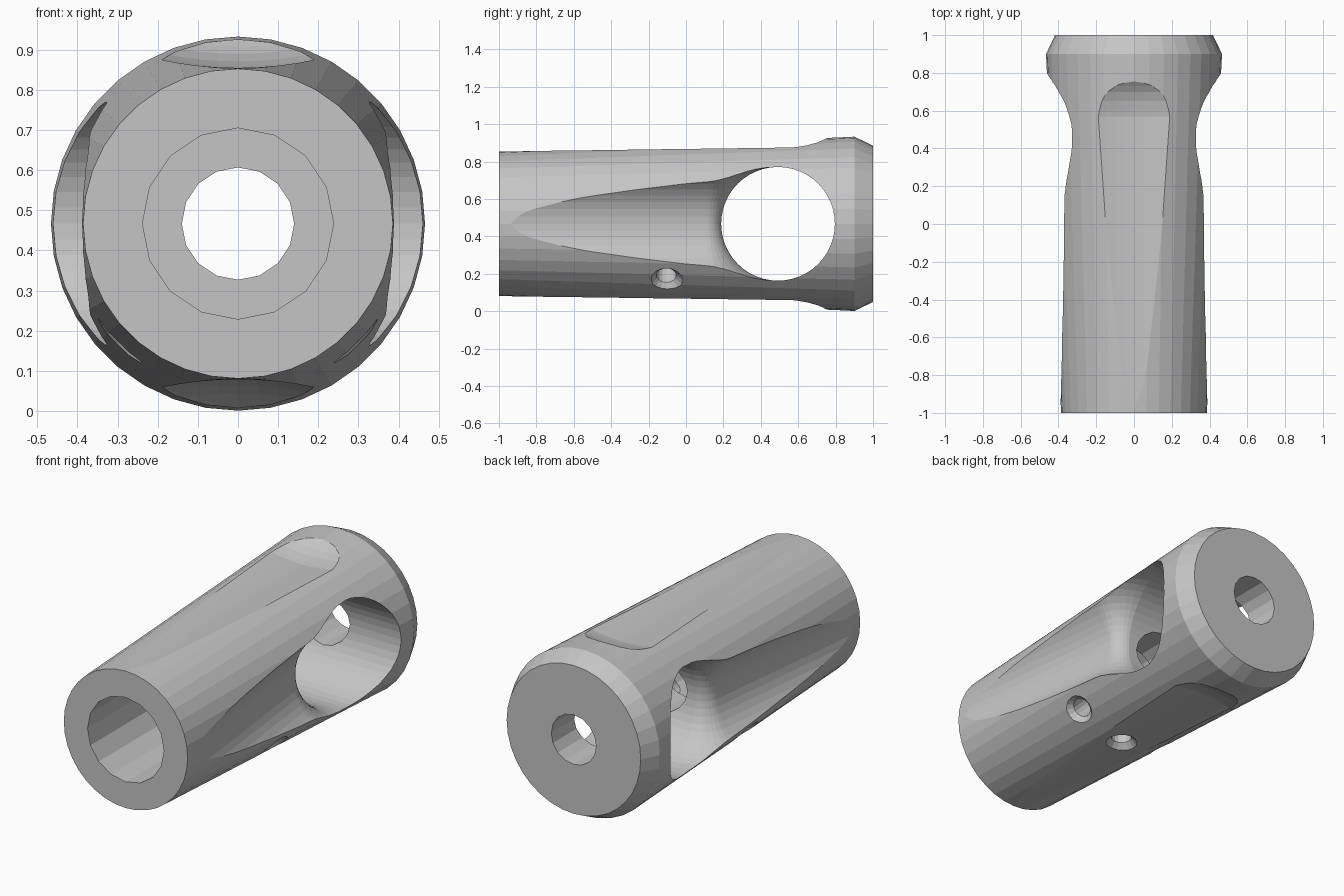
import bpy, bmesh
from math import sin, cos, pi, radians
from mathutils import Matrix, Vector

cube = bpy.data.objects.get("Cube")
if cube:
    bpy.data.objects.remove(cube, do_unlink=True)

AXIS_Z = 0.467
ALONG_Y = Matrix.Rotation(-pi / 2, 4, 'X')
ALONG_X = Matrix.Rotation(pi / 2, 4, 'Y')

grey = bpy.data.materials.new("plain_grey")
grey.use_nodes = True
colour = (0.56, 0.56, 0.56, 1)
grey.diffuse_color = colour
grey.node_tree.nodes["Principled BSDF"].inputs["Base Color"].default_value = colour


def finish(name, bm, matrix):
    bmesh.ops.recalc_face_normals(bm, faces=bm.faces)
    bm.transform(matrix)
    mesh = bpy.data.meshes.new(name)
    bm.to_mesh(mesh)
    bm.free()
    mesh.materials.append(grey)
    obj = bpy.data.objects.new(name, mesh)
    bpy.context.collection.objects.link(obj)
    return obj


def skin(name, loops, matrix):
    """Join equal closed loops of points into a capped solid."""
    bm = bmesh.new()
    loops = [[bm.verts.new(p) for p in loop] for loop in loops]
    for a, b in zip(loops, loops[1:]):
        for i in range(len(a)):
            j = (i + 1) % len(a)
            bm.faces.new((a[i], a[j], b[j], b[i]))
    bm.faces.new(loops[0])
    bm.faces.new(loops[-1])
    return finish(name, bm, matrix)


def loft(name, rings, sides, matrix):
    """Stack circles (height, radius, sideways shift, tilt) into a solid."""
    turns = [2 * pi * i / sides for i in range(sides)]
    return skin(name, [[(r * cos(t), shift + r * sin(t) * cos(tilt),
                         h + r * sin(t) * sin(tilt)) for t in turns]
                       for h, r, shift, tilt in rings], matrix)


def rod(name, rings, sides, matrix):
    """Straight solid of revolution from (height, radius) pairs."""
    return loft(name, [(h, r, 0, 0) for h, r in rings], sides, matrix)


# Tapered body with a chamfered rear collar
body = rod("fitting_body", [(-1, 0.386), (0.8, 0.461), (0.9, 0.466), (1, 0.418)],
           36, ALONG_Y)

# Stepped bore: wide socket at the front, narrow passage to the rear
cutters = [
    rod("socket_cutter", [(-1.2, 0.238), (0, 0.238)], 16, ALONG_Y),
    rod("passage_cutter", [(-0.2, 0.14), (1.2, 0.14)], 16, ALONG_Y),
]

# Shallow hollowed recesses on top and bottom, rounded off before the collar
recess = [(-1.2, 0.386), (-0.5, 0.388), (0.57, 0.388), (0.6, 0.393), (0.65, 0.404),
          (0.7, 0.423), (0.73, 0.441), (0.76, 0.463), (0.8, 0.5)]
slices = []
for step in range(-8, 9):
    x = step * 0.05
    floor = [(x, y, d + 0.55 * x * x) for y, d in recess]
    slices.append(floor + [(x, 0.8, 0.8), (x, -1.2, 0.8)])
for angle in (0, pi):
    cutters.append(skin("recess_cutter", slices, Matrix.Rotation(angle, 4, 'Y')))

# Cross hole
HOLE_Y, HOLE_R = 0.492, 0.304
cutters.append(rod("cross_hole_cutter", [(-0.7, HOLE_R), (0.7, HOLE_R)], 48,
                   Matrix.Translation((0, HOLE_Y, 0)) @ ALONG_X))

# Side grooves: a bent tube leaves the hole, curves forward and runs out at the front
BEND = HOLE_R + 0.09
CENTRE_X, CENTRE_Y = 0.176, HOLE_Y - BEND
tube_r = HOLE_R - 0.002
last = radians(83.4)
path = [(0.08, tube_r, HOLE_Y, 0)]
for i in range(9):
    t = last * i / 8
    path.append((CENTRE_X + BEND * sin(t), tube_r, CENTRE_Y + BEND * cos(t), t))
h, r, y, t = path[-1]
path.append((h + 1.5 * cos(last), r, y - 1.5 * sin(last), last))
for angle in (0, pi):
    cutters.append(loft("groove_cutter", path, 48,
                        Matrix.Rotation(angle, 4, 'Y') @ ALONG_X))

# Three countersunk screw holes around the underside
for angle, surface in ((-45, 0.42), (0, 0.39), (45, 0.42)):
    a = radians(angle)
    turn = Vector((sin(a), 0, -cos(a))).to_track_quat('Z', 'Y').to_matrix().to_4x4()
    cutters.append(rod("screw_hole_cutter",
                       [(0.1, 0.053), (surface - 0.03, 0.053), (surface + 0.03, 0.113)],
                       16, Matrix.Translation((0, -0.105, 0)) @ turn))

# Cut everything, bake the result and drop the cutters
for cutter in cutters:
    cutter.hide_render = True
    mod = body.modifiers.new("cut", 'BOOLEAN')
    mod.operation = 'DIFFERENCE'
    mod.solver = 'EXACT'
    mod.object = cutter
graph = bpy.context.evaluated_depsgraph_get()
graph.update()
result = bpy.data.meshes.new_from_object(body.evaluated_get(graph))
body.modifiers.clear()
body.data = result
for cutter in cutters:
    bpy.data.objects.remove(cutter, do_unlink=True)
result.materials.clear()
result.materials.append(grey)
for poly in result.polygons:
    poly.material_index = 0
result.transform(Matrix.Translation((0, 0, AXIS_Z)))
